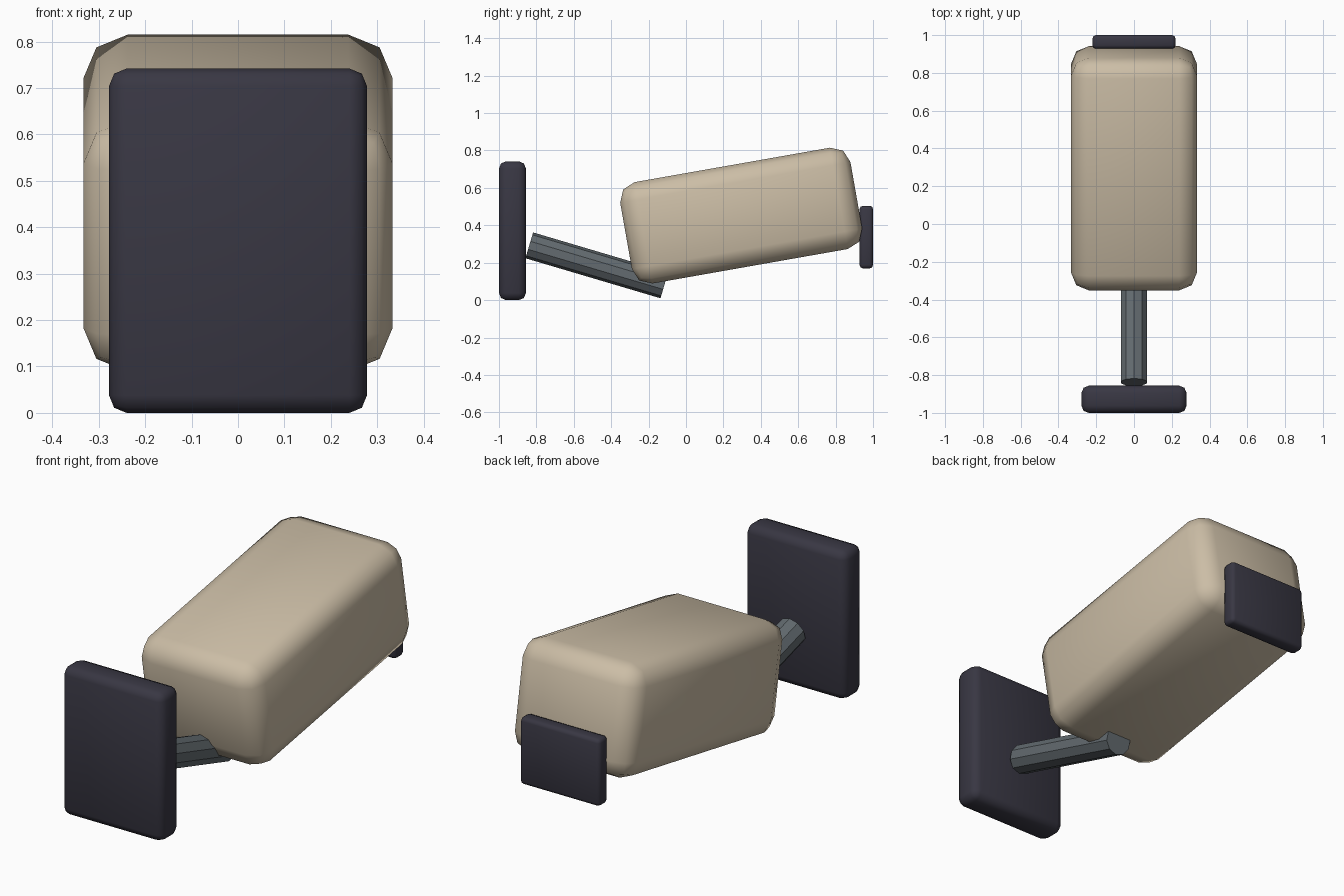
import bpy
from math import radians

default = bpy.data.objects.get("Cube")
if default:
    bpy.data.objects.remove(default, do_unlink=True)


def material(name, rgb):
    mat = bpy.data.materials.new(name)
    mat.use_nodes = True
    colour = (*rgb, 1)
    mat.diffuse_color = colour
    mat.node_tree.nodes["Principled BSDF"].inputs["Base Color"].default_value = colour
    return mat


beige = material("warm beige", (0.60, 0.51, 0.38))
charcoal = material("dark charcoal", (0.040, 0.038, 0.056))
steel = material("grey steel", (0.125, 0.147, 0.162))


def rounded_box(name, centre, size, radius, mat, tilt=0):
    """Box with soft two-step edges, tilted about x."""
    bpy.ops.mesh.primitive_cube_add(size=1, location=centre, rotation=(radians(tilt), 0, 0))
    box = bpy.context.object
    box.name = name
    box.scale = size
    bpy.ops.object.transform_apply(location=False, rotation=False, scale=True)
    bevel = box.modifiers.new("soft edges", "BEVEL")
    bevel.width = radius
    bevel.segments = 2
    box.data.materials.append(mat)
    bpy.ops.object.shade_smooth()
    return box


# Tilted main body
rounded_box("body", (0, 0.295, 0.452), (0.666, 1.25, 0.55), 0.095, beige, tilt=10)

# Upright plates at both ends
rounded_box("front_plate", (0, -0.928, 0.371), (0.556, 0.144, 0.742), 0.038, charcoal)
rounded_box("rear_pad", (0, 0.964, 0.337), (0.44, 0.072, 0.335), 0.018, charcoal)

# Faceted rod joining the front plate to the underside of the body
bpy.ops.mesh.primitive_cylinder_add(
    vertices=10, radius=0.072, depth=0.753,
    location=(0, -0.477, 0.186), rotation=(radians(90 - 16.5), 0, 0))
rod = bpy.context.object
rod.name = "connecting_rod"
rod.data.materials.append(steel)
bpy.ops.object.shade_flat()
